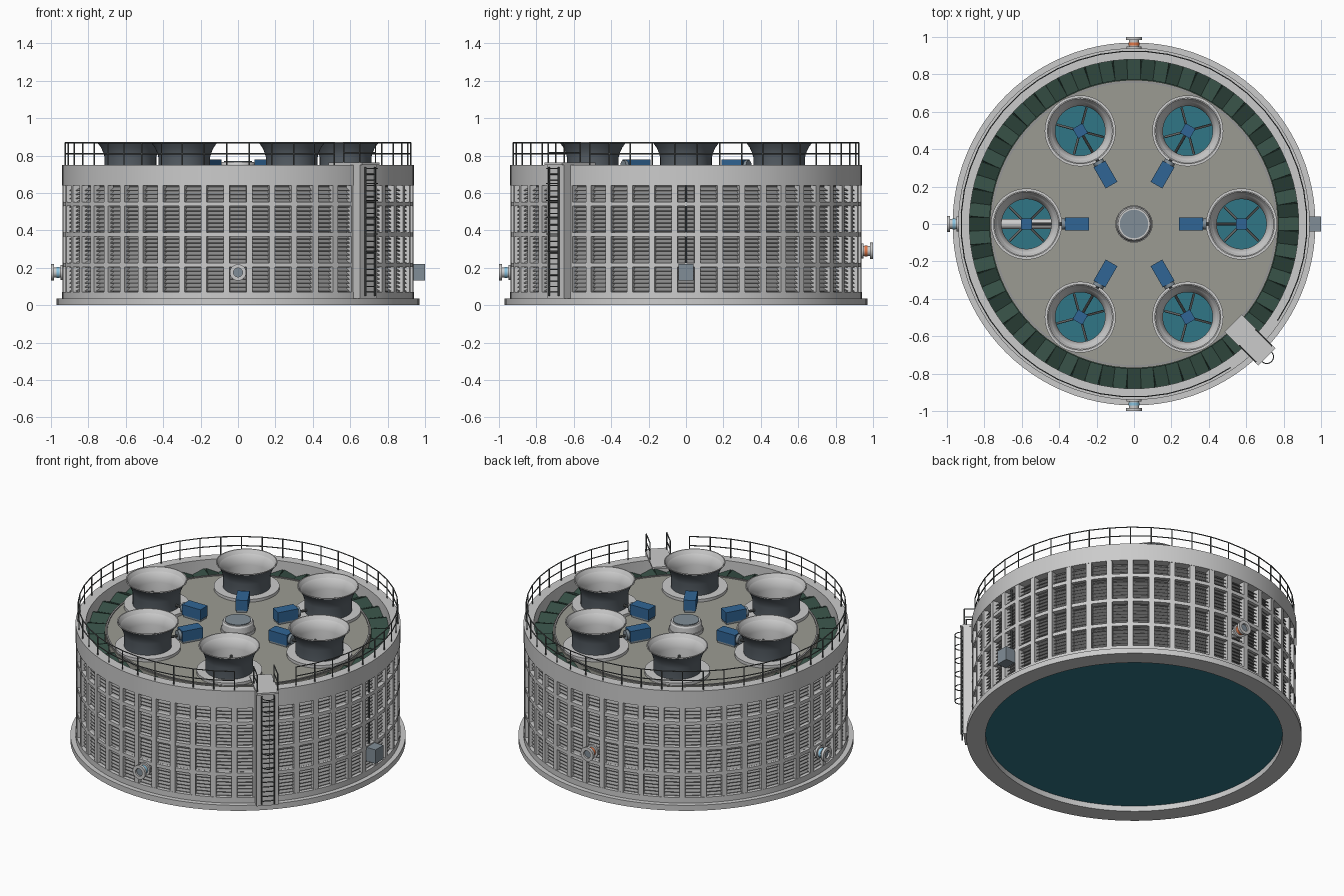
import bpy, bmesh, math
from math import cos, sin, radians, pi
from mathutils import Matrix, Vector

if "Cube" in bpy.data.objects:
    bpy.data.objects.remove(bpy.data.objects["Cube"])


def material(name, rgb):
    m = bpy.data.materials.new(name)
    m.diffuse_color = (*rgb, 1)
    m.use_nodes = True
    m.node_tree.nodes["Principled BSDF"].inputs["Base Color"].default_value = m.diffuse_color
    return m


TEAL = material("water_teal", (0.03, 0.18, 0.24))
BLUE = material("motor_blue", (0.03, 0.13, 0.30))
GREEN = material("fill_green", (0.035, 0.075, 0.057))
DECK = material("deck_olive_grey", (0.33, 0.33, 0.29))
DARK = material("stack_dark", (0.10, 0.12, 0.14))
RAIL = material("rail_dark", (0.11, 0.12, 0.12))
SLAT = material("slat_grey", (0.30, 0.30, 0.30))
SHADE = material("backing_grey", (0.10, 0.10, 0.10))
SKY = material("pipe_blue", (0.25, 0.55, 0.75))
ORANGE = material("pipe_orange", (0.75, 0.18, 0.06))
STEEL = material("steel", (0.22, 0.27, 0.31))


def finish(name, bm, mat=None, smooth=True):
    bmesh.ops.recalc_face_normals(bm, faces=bm.faces)
    me = bpy.data.meshes.new(name)
    bm.to_mesh(me)
    bm.free()
    if smooth:
        me.shade_smooth()
        me.set_sharp_from_angle(angle=radians(30))
    if mat:
        me.materials.append(mat)
    ob = bpy.data.objects.new(name, me)
    bpy.context.collection.objects.link(ob)
    return ob


def lathe(name, profiles, mat=None, segs=96, closed=True, phase=0.0, smooth=True):
    """Spin (radius, z) profiles round the z axis."""
    bm = bmesh.new()
    for prof in profiles:
        rings = [[bm.verts.new((r * cos(phase + 2 * pi * i / segs), r * sin(phase + 2 * pi * i / segs), z))
                  for i in range(segs)] for r, z in prof]
        n = len(rings)
        for k in range(n if closed else n - 1):
            a, b = rings[k], rings[(k + 1) % n]
            for i in range(segs):
                j = (i + 1) % segs
                bm.faces.new((a[i], a[j], b[j], b[i]))
        if not closed:
            bm.faces.new(rings[0])
            bm.faces.new(rings[-1])
    return finish(name, bm, mat, smooth)


def rect(r0, r1, z0, z1):
    return [(r0, z0), (r1, z0), (r1, z1), (r0, z1)]


def drum(r, z0, z1):
    return [(r, z0), (r, z1)]


def polar(a, r, z, t=0.0):
    """Point at radius r, tangential offset t, on heading a."""
    return Vector((r * cos(a) - t * sin(a), r * sin(a) + t * cos(a), z))


def boxes(name, items, mat=None):
    """items: (heading, radius, z, (radial, tangential, height), tilt about radial axis)."""
    bm = bmesh.new()
    for a, r, z, size, tilt in items:
        m = (Matrix.Translation(polar(a, r, z)) @ Matrix.Rotation(a, 4, 'Z')
             @ Matrix.Rotation(tilt, 4, 'X') @ Matrix.Diagonal((*size, 1)))
        bmesh.ops.create_cube(bm, size=1, matrix=m)
    return finish(name, bm, mat, False)


def rods(name, items, mat=None, segs=6):
    """items: (start, end, radius)."""
    bm = bmesh.new()
    for p, q, r in items:
        p, q = Vector(p), Vector(q)
        m = Matrix.Translation((p + q) / 2) @ (q - p).to_track_quat('Z', 'Y').to_matrix().to_4x4()
        bmesh.ops.create_cone(bm, cap_ends=True, segments=segs, radius1=r, radius2=r,
                              depth=(q - p).length, matrix=m)
    return finish(name, bm, mat)


# Basin, water and parapet band
lathe("basin_kerb", [[(.86, 0), (.97, 0), (.97, .035), (.94, .035), (.94, .07), (.86, .07)]])
lathe("basin_water", [drum(.862, .035, .055)], TEAL, closed=False)
lathe("parapet_band", [rect(.88, .94, .64, .75)])

# Louvred wall: slats, columns and ring beams
N = 48
half = pi / N
lathe("louvre_slats", [[(.892, z + .018), (.922, z), (.922, z + .004), (.892, z + .022)]
                       for z in [.072 + .0215 * i for i in range(26)]], SLAT, N, phase=half, smooth=False)
lathe("louvre_backing", [rect(.884, .891, .07, .64)], SHADE, N, phase=half, smooth=False)
boxes("wall_columns", [(half + 2 * half * i, .918, .355, (.04, .032, .57), 0) for i in range(N)])
lathe("wall_ring_beams", [rect(.891, .938, z - .011, z + .011) for z in (.215, .378, .541)],
      None, N, phase=half, smooth=False)

# Green fill packs in the annular opening
lathe("fill_core", [rect(.77, .882, .08, .65)], GREEN)
boxes("fill_slats", [(2 * pi * i / 72, .826, .676, (.108, .078, .008), radians(24 if i % 2 else -24))
                     for i in range(72)], GREEN)

# Fan deck with six openings
deck = lathe("fan_deck", [drum(.77, .66, .70)], DECK, closed=False, smooth=False)
fans = [i * pi / 3 for i in range(6)]
cutter = rods("fan_hole_cutter", [(polar(a, .575, .6), polar(a, .575, .8), .134) for a in fans], segs=48)
cutter.data.shade_flat()
cutter.hide_render = True
cutter.hide_viewport = True
cut = deck.modifiers.new("holes", 'BOOLEAN')
cut.object = cutter
cut.operation = 'DIFFERENCE'
cut.solver = 'EXACT'
lathe("deck_edge_trim", [rect(.755, .765, .70, .706)], SLAT)
lathe("centre_cap", [[(.10, .70), (.10, .718), (.095, .718), (.092, .755), (.085, .765)]], closed=False, segs=48)
lathe("centre_cap_lid", [drum(.076, .765, .77)], STEEL, closed=False, segs=48)

# Fan stacks: dark shell, pale liner, deck flange
parts = [
    lathe("stack_shell", [[(.138, .70), (.138, .79), (.145, .815), (.157, .842), (.176, .868),
                           (.174, .868), (.154, .842), (.142, .815), (.1355, .79), (.1355, .70)]], DARK, 48),
    lathe("stack_liner", [[(.1345, .66), (.1345, .79), (.141, .815), (.153, .842), (.172, .872),
                           (.178, .872), (.178, .867), (.172, .865), (.151, .842), (.139, .815),
                           (.133, .79), (.133, .66)]], None, 48),
    lathe("stack_flange", [rect(.136, .19, .70, .718)], None, 48),
]
for ob in parts:
    for i, a in enumerate(fans):
        inst = ob if i == 0 else bpy.data.objects.new(f"{ob.name}_{i + 1}", ob.data)
        inst.location = polar(a, .575, 0)
        if i:
            bpy.context.collection.objects.link(inst)

# Fans, gearboxes, drive shafts and motors
bm = bmesh.new()
for a in fans:
    for k in range(4):
        m = (Matrix.Translation(polar(a, .575, .735)) @ Matrix.Rotation(a + pi / 4 + k * pi / 2, 4, 'Z')
             @ Matrix.Translation((.075, 0, 0)) @ Matrix.Rotation(radians(25), 4, 'X')
             @ Matrix.Diagonal((.11, .012, .005, 1)))
        bmesh.ops.create_cube(bm, size=1, matrix=m)
finish("fan_blades", bm, RAIL, False)
boxes("gearboxes", [(a, .575, .738, (.06, .06, .05), 0) for a in fans], BLUE)
rods("drive_shafts", [(polar(a, .37, .742), polar(a, .55, .742), .008) for a in fans], RAIL, 10)
boxes("motor_bodies", [(a, .305, .747, (.13, .072, .066), 0) for a in fans], BLUE)
boxes("motor_feet", [(a, .305, .707, (.12, .06, .014), 0) for a in fans], STEEL)
rods("motor_end_bells", [(polar(a, .365, .745), polar(a, .388, .745), .03) for a in fans], STEEL, 20)

# Perimeter railing with a gap at the ladder
lad = radians(-45)
posts = [lad + radians(11.25 + 7.5 * i) for i in range(46)]
items = [(polar(a, .925, .75), polar(a, .925, .87), .004) for a in posts]
for a, b in zip(posts, posts[1:]):
    items += [(polar(a, .925, z), polar(b, .925, z), .0035) for z in (.81, .868)]
rods("perimeter_railing", items, RAIL)

# Ladder tower, landing and its handrails
boxes("ladder_backing", [(lad, .942, .392, (.088, .13, .715), 0)])
boxes("ladder_landing", [(lad, .877, .756, (.254, .13, .012), 0)])
items = []
for t in (-.06, .06):
    items += [(polar(lad, r, .76, t), polar(lad, r, .87, t), .004) for r in (.86, .98)]
    items += [(polar(lad, .86, z, t), polar(lad, .98, z, t), .0035) for z in (.815, .868)]
rods("landing_handrails", items, RAIL)
items = [(polar(lad, 1.0, .05, t), polar(lad, 1.0, .74, t), .005) for t in (-.036, .036)]
items += [(polar(lad, 1.0, .07 + .03 * i, -.036), polar(lad, 1.0, .07 + .03 * i, .036), .003) for i in range(22)]
rods("ladder", items, RAIL)
hoop = [(1.004 + .036 * sin(pi * i / 10), .036 * cos(pi * i / 10)) for i in range(11)]
items = []
for z in (.29, .38, .47, .56, .65, .73):
    items += [(polar(lad, r, z, t), polar(lad, q, z, u), .003) for (r, t), (q, u) in zip(hoop, hoop[1:])]
items += [(polar(lad, hoop[5][0], .29), polar(lad, hoop[5][0], .73), .0025)]
rods("ladder_cage", items, RAIL)

# Pipe nozzles with flanges, and the central riser
for label, a, z, mat in (("front", -pi / 2, .175, SKY), ("left", pi, .175, SKY), ("back", pi / 2, .29, ORANGE)):
    rods(label + "_pipe", [(polar(a, .02, z), polar(a, .985, z), .027)], None, 24)
    rods(label + "_pipe_band", [(polar(a, .955, z), polar(a, .970, z), .030)], mat, 24)
    place = Matrix.Translation(polar(a, 0, z)) @ polar(a, 1, 0).to_track_quat('Z', 'Y').to_matrix().to_4x4()
    fl = lathe(label + "_pipe_flanges", [rect(.024, .044, .983, 1.0), rect(.024, .040, .936, .948)], None, 24)
    fl.matrix_world = place
    rods(label + "_pipe_bore", [(polar(a, .98, z), polar(a, .988, z), .0245)], STEEL, 24)
rods("central_riser", [((0, 0, .04), (0, 0, .70), .027)], None, 24)

# Control box and recessed conduit on the right side
boxes("control_box", [(0, .966, .175, (.066, .08, .088), 0)], STEEL)
rods("conduit", [((.926, 0, .21), (.926, 0, .64), .006)], RAIL, 8)
